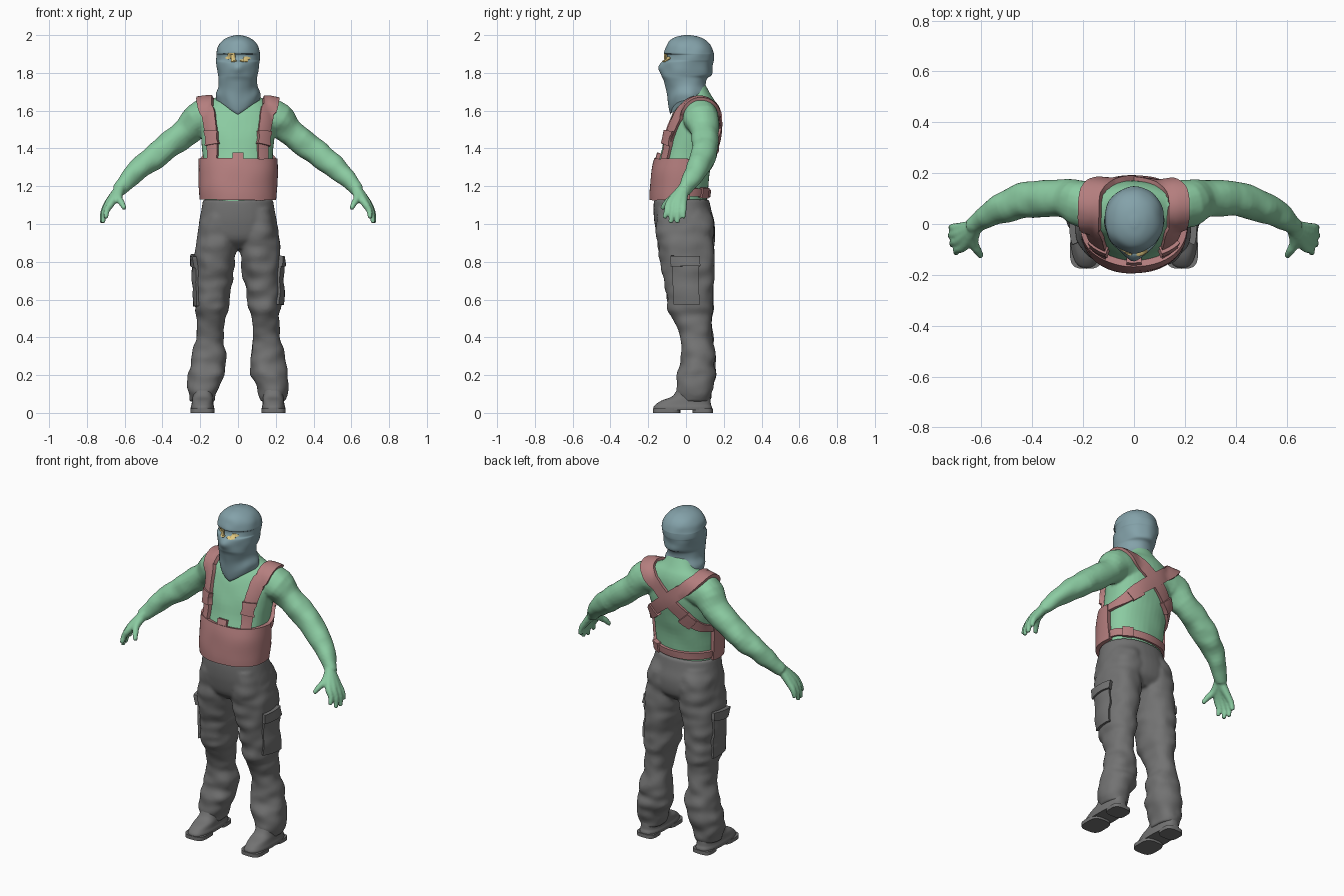
import bpy, bmesh
from math import sin, cos, pi, exp, copysign
from mathutils import Vector, noise
from mathutils.bvhtree import BVHTree

if "Cube" in bpy.data.objects:
    bpy.data.objects.remove(bpy.data.objects["Cube"])


def material(name, r, g, b):
    m = bpy.data.materials.new(name)
    m.use_nodes = True
    m.diffuse_color = (r, g, b, 1)
    m.node_tree.nodes["Principled BSDF"].inputs["Base Color"].default_value = (r, g, b, 1)
    return m


GREEN = material("soft green", .26, .60, .36)
MAUVE = material("dusty red", .46, .21, .21)
GREY = material("mid grey", .17, .17, .17)
BLUE = material("slate blue", .23, .36, .40)
YELLOW = material("pale yellow", .75, .58, .22)


def smooth_path(points, steps):
    """Catmull-Rom curve through points of any dimension."""
    p = [Vector(q) for q in points]
    p = [p[0] * 2 - p[1]] + p + [p[-1] * 2 - p[-2]]
    out = []
    for i in range(1, len(p) - 2):
        a, b, c, d = p[i - 1:i + 3]
        for k in range(steps):
            t = k / steps
            out.append((b * 2 + (c - a) * t + (a * 2 - b * 5 + c * 4 - d) * t ** 2
                        + (b * 3 - a - c * 3 + d) * t ** 3) / 2)
    return out + [p[-2]]


def skin(bm, rings):
    """Join closed rings into a capped solid."""
    vs = [[bm.verts.new(c) for c in r] for r in rings]
    n = len(vs[0])
    faces = [bm.faces.new((a[j], a[(j + 1) % n], b[(j + 1) % n], b[j]))
             for a, b in zip(vs, vs[1:]) for j in range(n)]
    faces += [bm.faces.new(vs[0]), bm.faces.new(vs[-1])]
    bmesh.ops.recalc_face_normals(bm, faces=faces)


def stack(rows, side=1, steps=4, n=40, power=0.9):
    """Horizontal rings from rows of z, centre x, half width, front y, back y."""
    rings = []
    for z, cx, rx, yf, yb in smooth_path(rows, steps):
        cy, ring = (yf + yb) / 2, []
        for j in range(n):
            c, s = cos(2 * pi * j / n), sin(2 * pi * j / n)
            ring.append(Vector((side * (cx + rx * copysign(abs(c) ** power, c)),
                                cy + (yb - yf) / 2 * copysign(abs(s) ** power, s), z)))
        rings.append(ring)
    return rings


def tube(points, side=1, steps=4, n=16):
    """Round rings along points of x, y, z, radius."""
    path = smooth_path(points, steps)
    rings = []
    for i, p in enumerate(path):
        tan = (path[min(i + 1, len(path) - 1)] - path[max(i - 1, 0)]).xyz
        q = tan.to_track_quat('Z', 'Y')
        ring = [p.xyz + q @ Vector((cos(2 * pi * j / n), sin(2 * pi * j / n), 0)) * p.w
                for j in range(n)]
        rings.append([Vector((side * c.x, c.y, c.z)) for c in ring])
    return rings


def fold(rings, amount, freq, lengthwise=1):
    """Soft cloth creases."""
    for ring in rings:
        mid = sum(ring, Vector()) / len(ring)
        for c in ring:
            k = noise.noise(Vector((c.x * freq, c.y * freq, c.z * freq * lengthwise)))
            c += (c - mid).normalized() * amount * k
    return rings


def finish(bm, name, mat, voxel=0):
    me = bpy.data.meshes.new(name)
    bm.to_mesh(me)
    bm.free()
    me.materials.append(mat)
    me.shade_smooth()
    ob = bpy.data.objects.new(name, me)
    bpy.context.collection.objects.link(ob)
    if voxel:
        r = ob.modifiers.new("Blend", 'REMESH')
        r.mode, r.voxel_size, r.use_smooth_shade = 'VOXEL', voxel, True
        s = ob.modifiers.new("Soften", 'SMOOTH')
        s.factor, s.iterations = .5, 4
    else:
        me.set_sharp_from_angle(angle=.7)
    return ob


def surface(ob):
    bpy.context.view_layer.update()
    return BVHTree.FromObject(ob, bpy.context.evaluated_depsgraph_get())


def band(tree, name, mat, points, thick, steps=6, across=6):
    """Strip laid on a surface along points of x, y, z, width."""
    path = smooth_path(points, steps)
    hits = [tree.find_nearest(p.xyz) for p in path]
    rings = []
    for i, p in enumerate(path):
        co, nor = hits[i][:2]
        tan = hits[min(i + 1, len(path) - 1)][0] - hits[max(i - 1, 0)][0]
        lat = nor.cross(tan).normalized()
        top, low = [], []
        for j in range(across + 1):
            c, m = tree.find_nearest(co + nor * thick + lat * p.w * (j / across - .5))[:2]
            top.append(c + m * thick)
            low.append(c - m * .005)
        rings.append(top + low[::-1])
    bm = bmesh.new()
    skin(bm, rings)
    return finish(bm, name, mat)


SIDES = (("left", 1), ("right", -1))

# Torso, arms and hands blended into one body
bm = bmesh.new()
skin(bm, fold(stack([
    (1.06, 0, .17, -.15, .10), (1.14, 0, .18, -.168, .11), (1.25, 0, .185, -.16, .125),
    (1.35, 0, .185, -.14, .145), (1.45, 0, .195, -.115, .165), (1.53, 0, .2, -.09, .172),
    (1.6, 0, .185, -.06, .165), (1.65, 0, .15, -.03, .15), (1.685, 0, .1, 0, .13),
    (1.74, 0, .07, -.03, .1)]), .006, 9))
for _, s in SIDES:
    skin(bm, fold(tube([
        (.06, .075, 1.56, .085), (.19, .078, 1.565, .095), (.27, .1, 1.492, .076),
        (.36, .1, 1.423, .071), (.44, .09, 1.357, .068), (.52, .06, 1.295, .059),
        (.58, .03, 1.24, .049), (.635, -.01, 1.175, .034)], s, n=24), .008, 14))
    for kx, ky, tx, ty, tz in ((.668, -.085, .70, -.115, 1.03), (.682, -.062, .715, -.082, 1.005),
                               (.685, -.037, .722, -.047, 1.005), (.68, -.014, .72, -.014, 1.03)):
        skin(bm, tube([(.62, -.01, 1.195, .028), (kx, ky, 1.115, .021),
                       ((kx + tx) / 2 + .01, (ky + ty) / 2, (1.115 + tz) / 2, .017),
                       (tx, ty, tz, .012)], s, n=10))
    skin(bm, tube([(.625, -.01, 1.185, .028), (.632, -.07, 1.14, .021),
                   (.615, -.105, 1.11, .017), (.6, -.128, 1.08, .012)], s, n=10))
body = finish(bm, "shirt_and_arms", GREEN, .007)

# Trousers
bm = bmesh.new()
skin(bm, stack([(.87, 0, .1, -.09, .1), (.92, 0, .2, -.145, .145), (1, 0, .207, -.166, .152),
                (1.07, 0, .195, -.172, .135), (1.13, 0, .185, -.17, .122)]))
for _, s in SIDES:
    skin(bm, fold(stack([
        (.06, .185, .066, -.035, .125), (.11, .187, .077, -.055, .14), (.15, .18, .085, -.045, .142),
        (.2, .168, .1, -.05, .158), (.25, .16, .092, -.03, .15), (.3, .153, .09, -.03, .158),
        (.4, .148, .071, -.03, .14), (.5, .143, .075, -.07, .135), (.55, .141, .086, -.098, .146),
        (.6, .137, .09, -.1, .145), (.7, .13, .098, -.115, .145), (.8, .121, .107, -.135, .147),
        (.9, .111, .111, -.15, .15), (1, .1, .107, -.156, .15), (1.08, .09, .095, -.15, .12)],
        s, 6), .013, 11, 1.6))
trousers = finish(bm, "trousers", GREY, .009)

# Boots with separate front sole and heel
for label, s in SIDES:
    bm = bmesh.new()
    skin(bm, stack([(.014, .188, .062, -.172, .138), (.03, .188, .062, -.172, .138),
                    (.045, .188, .058, -.16, .132), (.065, .187, .056, -.13, .13),
                    (.09, .186, .055, -.07, .128), (.14, .186, .055, -.04, .125)], s, power=.75))
    for yf, yb, w in ((-.176, -.03, .064), (.035, .142, .058)):
        skin(bm, stack([(0, .188, w, yf, yb), (.022, .188, w, yf, yb)], s, 1, power=.6))
    finish(bm, label + "_boot", GREY)

# Hood, face mask and kerchief point
rings = stack([
    (1.655, 0, .115, -.08, .105), (1.69, 0, .118, -.092, .112), (1.73, 0, .104, -.102, .104),
    (1.77, 0, .102, -.122, .112), (1.79, 0, .104, -.128, .135), (1.83, 0, .11, -.126, .141),
    (1.858, 0, .114, -.12, .145), (1.868, 0, .115, -.104, .146), (1.895, 0, .116, -.1, .146),
    (1.905, 0, .117, -.115, .145), (1.94, 0, .108, -.105, .135), (1.97, 0, .085, -.088, .11),
    (1.99, 0, .052, -.055, .072), (2, 0, .012, -.01, .02)], steps=5, n=56, power=1)
for ring in fold(rings, .005, 16):
    for c in ring:
        c.y -= .022 * exp(-(c.x / .035) ** 2 - ((c.z - 1.83) / .03) ** 2) * (c.y < 0)
        if c.z < 1.76:
            front = max(0, -c.y / .09) * max(0, 1 - abs(c.x) / .13)
            c.z -= .085 * front * min(1, (1.76 - c.z) / .09)
bm = bmesh.new()
skin(bm, rings)
hood = finish(bm, "hood_and_mask", BLUE)

# Eyes
head_tree = surface(hood)
for label, s in SIDES:
    band(head_tree, label + "_eye", YELLOW,
         [(s * .01, -.12, 1.879, .012), (s * .038, -.12, 1.883, .03),
          (s * .07, -.09, 1.88, .006)], .004)

# Front panel, its tab and the belt behind
tree = surface(body)
band(tree, "waist_panel", MAUVE,
     [(-.2, .02, 1.238, .215), (-.2, -.06, 1.238, .22), (-.12, -.16, 1.238, .225),
      (0, -.18, 1.238, .225), (.12, -.16, 1.238, .225), (.2, -.06, 1.238, .22),
      (.2, .02, 1.238, .215)], .026, 8, 10)
band(tree, "panel_tab", MAUVE, [(0, -.15, 1.33, .06), (0, -.14, 1.375, .06)], .02)
band(tree, "back_belt", MAUVE,
     [(.2, 0, 1.165, .04), (.16, .08, 1.165, .042), (0, .13, 1.16, .042),
      (-.16, .08, 1.165, .042), (-.2, 0, 1.165, .04)], .016)
band(tree, "belt_buckle", MAUVE, [(.15, .08, 1.165, .055), (.1, .11, 1.165, .055)], .026)

# Shoulder straps crossing on the back, with buckles
for label, s in SIDES:
    lift = .016 if s > 0 else .021
    band(tree, label + "_strap", MAUVE,
         [(s * x, y, z, w) for x, y, z, w in (
             (.16, -.16, 1.33, .06), (.158, -.14, 1.43, .065), (.165, -.1, 1.53, .078),
             (.176, -.04, 1.63, .08), (.182, .05, 1.69, .082), (.165, .14, 1.65, .08),
             (.09, .19, 1.58, .076), (0, .2, 1.505, .076), (-.09, .19, 1.43, .072),
             (-.16, .14, 1.365, .06), (-.2, .05, 1.33, .04), (-.2, -.05, 1.32, .04))], lift)
    band(tree, label + "_front_buckle", MAUVE,
         [(s * .156, -.14, 1.425, .085), (s * .157, -.13, 1.46, .07),
          (s * .16, -.12, 1.5, .088)], .03)
    band(tree, label + "_back_buckle", MAUVE,
         [(s * .1, .18, 1.415, .085), (s * .15, .15, 1.37, .07)], .028)

# Cargo pockets with flaps
tree = surface(trousers)
for label, s in SIDES:
    band(tree, label + "_pocket", GREY,
         [(s * .28, -.005, .8, .15), (s * .28, -.005, .7, .155), (s * .27, -.005, .57, .15)], .014)
    band(tree, label + "_pocket_flap", GREY,
         [(s * .28, -.005, .835, .165), (s * .28, -.005, .78, .17)], .024)
